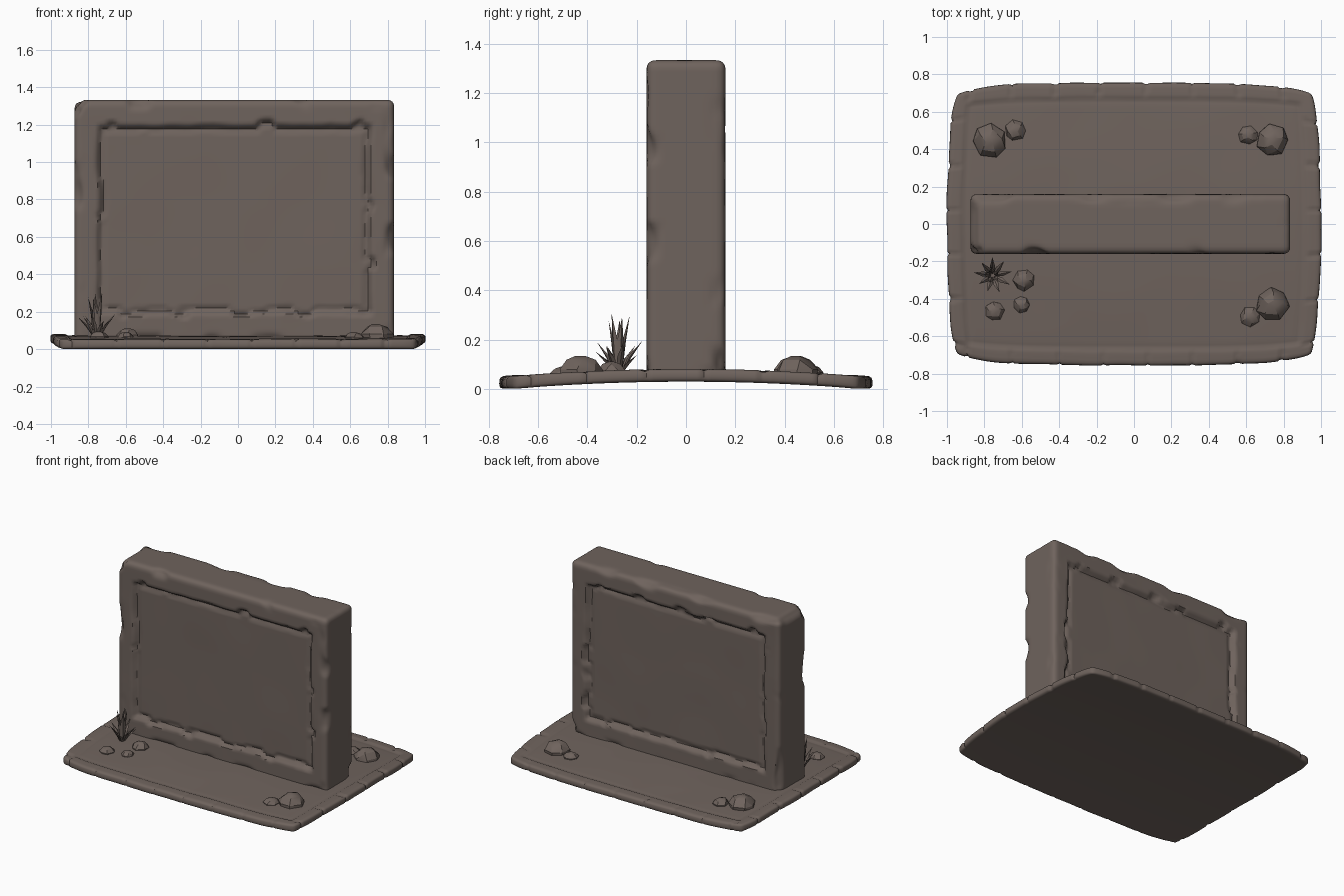
import bpy, bmesh, math, random
from mathutils import Vector, noise

if "Cube" in bpy.data.objects:
    bpy.data.objects.remove(bpy.data.objects["Cube"])

random.seed(4)
stone = bpy.data.materials.new("brown_stone")
stone.diffuse_color = (0.158, 0.125, 0.109, 1)
stone.use_nodes = True
stone.node_tree.nodes["Principled BSDF"].inputs["Base Color"].default_value = stone.diffuse_color


def finish(name, bm, angle=40):
    bmesh.ops.recalc_face_normals(bm, faces=bm.faces)
    me = bpy.data.meshes.new(name)
    bm.to_mesh(me)
    bm.free()
    me.materials.append(stone)
    ob = bpy.data.objects.new(name, me)
    bpy.context.collection.objects.link(ob)
    bpy.ops.object.select_all(action='DESELECT')
    ob.select_set(True)
    bpy.context.view_layer.objects.active = ob
    bpy.ops.object.shade_smooth_by_angle(angle=math.radians(angle))
    return ob


def n(x, y, z, f, seed=0):
    return noise.noise(Vector((x * f + seed * 7.3, y * f + 3.1, z * f + 1.7)))


def step(a, b, t):
    t = max(0, min(1, (t - a) / (b - a)))
    return t * t * (3 - 2 * t)


def rounded_block(h, counts, r, shape):
    """Dense box surface, rounded by r, then shaped by a function."""
    bm = bmesh.new()
    for a in range(3):
        b, c = (a + 1) % 3, (a + 2) % 3
        for s in (-1, 1):
            rows = []
            for i in range(counts[b] + 1):
                row = []
                for j in range(counts[c] + 1):
                    p = Vector((0, 0, 0))
                    p[a] = s * h[a]
                    p[b] = h[b] * (2 * i / counts[b] - 1)
                    p[c] = h[c] * (2 * j / counts[c] - 1)
                    row.append(bm.verts.new(p))
                rows.append(row)
            for i in range(counts[b]):
                for j in range(counts[c]):
                    bm.faces.new((rows[i][j], rows[i + 1][j], rows[i + 1][j + 1], rows[i][j + 1]))
    bmesh.ops.remove_doubles(bm, verts=bm.verts, dist=1e-5)
    for v in bm.verts:
        q = Vector([max(-(k - r), min(k - r, x)) for x, k in zip(v.co, h)])
        d = v.co - q
        if d.length > 1e-6:
            v.co = q + d.normalized() * r
    for v in bm.verts:
        v.co = shape(v.co.copy())
    return bm


# Wall: chipped edges, recessed panel front and back
WH = (0.855, 0.16, 0.65)


def wall_shape(p):
    x, y, z = p
    # chips eat into long edges where two faces meet
    gaps = sorted(k - abs(c) for c, k in zip(p, WH))
    chip = step(0.1, 0.5, n(x, y, z, 5.5, 1)) * step(0.07, 0.0, gaps[1])
    q = p * 1.0
    q.y -= math.copysign(0.02 * chip, y)
    q.x -= math.copysign(0.02 * chip * step(0.1, 0.03, WH[0] - abs(x)), x)
    q.z -= math.copysign(0.012 * chip * step(0.1, 0.03, WH[2] - abs(z)), z)
    if abs(y) > 0.15:
        w = 0.010 * n(x, y * 9, z, 7, 2) + 0.028 * step(0.2, 0.55, n(x, y * 9, z, 9, 3))
        d = min(0.712 - abs(x), 0.487 - abs(z - 0.01)) + w    # >0 inside the panel
        drop = 0.036 * step(-0.025, 0.006, d) - 0.012 * step(0.006, 0.03, d)
        q.y -= math.copysign(drop + 0.003 * n(x, y, z, 3, 5), y)
    return q + Vector((-0.02, 0, 0.683))


finish("wall", rounded_block(WH, (110, 16, 84), 0.035, wall_shape), 50)

# Base slab: bowed outline, arched across its depth, raised kerb with joints
BH = (1.0, 0.755, 0.022)


def base_shape(p):
    x, y, z = p
    u, v = x / BH[0], y / BH[1]
    gx, gy = BH[0] - abs(x), BH[1] - abs(y)
    edge = min(gx, gy)
    kerb = step(0.095, 0.07, edge)
    along = y if gx < gy else x
    joint = abs((along + 0.05 + 0.03 * n(x, y, 0, 1.3)) % 0.25 - 0.125) < 0.011
    cut = kerb if joint and edge < 0.075 else 0
    zz = z + 0.03 * (1 - v * v) + BH[2]
    if z > 0:
        zz += 0.007 * kerb - 0.006 * cut - 0.003 * step(0.12, 0.09, edge) * (1 - kerb)
        zz += 0.002 * n(x, y, 0, 4)
    s = 1 - 0.008 * cut * step(0.04, 0.0, edge)
    nib = 1 + 0.006 * n(x, y, 0, 6, 4) * kerb
    cx = 1 - 0.035 * v ** 2 - 0.02 * (u * v) ** 8
    cy = 1 - 0.055 * u ** 4 - 0.025 * (u * v) ** 8
    return Vector((x * cx * s * nib, y * cy * s * nib, zz))


finish("base_slab", rounded_block(BH, (130, 98, 4), 0.018, base_shape), 50)


def ground(y):
    return 0.07 - 0.03 * (y / 0.755) ** 2


# Rocks: faceted hulls (x, y, radius, height)
rocks = [(-0.77, 0.445, 0.092, 0.078), (-0.635, 0.50, 0.058, 0.045),
         (0.74, 0.445, 0.088, 0.078), (0.61, 0.475, 0.052, 0.04),
         (0.74, -0.43, 0.09, 0.078), (0.62, -0.495, 0.055, 0.038),
         (-0.59, -0.30, 0.058, 0.05), (-0.745, -0.465, 0.052, 0.04), (-0.60, -0.43, 0.046, 0.035)]
for i, (x, y, r, h) in enumerate(rocks):
    bm = bmesh.new()
    a0 = random.random() * 6
    for count, rad, hh in ((7, 0.98, -0.25), (7, 1.0, 0.3), (5, 0.68, 0.8), (3, 0.25, 1.0)):
        for k in range(count):
            a = a0 + math.tau * (k + random.uniform(-0.12, 0.12)) / count
            rr = r * rad * random.uniform(0.92, 1.05)
            bm.verts.new((x + rr * math.cos(a), y + rr * math.sin(a), ground(y) - 0.004 + h * hh))
    bmesh.ops.convex_hull(bm, input=bm.verts)
    finish(f"rock_{i + 1}", bm, 22)

# Plant: pointed leaves fanning from one root
bm = bmesh.new()
root = Vector((-0.755, -0.275, 0.06))


def leaf(a, out, up, w):
    d = Vector((math.cos(a), math.sin(a), 0))
    side = Vector((-d.y, d.x, 0))
    tip = root + d * out + Vector((0, 0, up))
    mid = root + d * out * 0.5 + Vector((0, 0, up * 0.55))
    nrm = side.cross((tip - root).normalized())
    ring = [bm.verts.new(mid + o) for o in (side * w, nrm * w * 0.5, -side * w, -nrm * w * 0.5)]
    low = [bm.verts.new(root + d * 0.012 + o * 0.5) for o in (side * w, nrm * w * 0.5, -side * w, -nrm * w * 0.5)]
    end = bm.verts.new(tip)
    for k in range(4):
        m = (k + 1) % 4
        bm.faces.new((ring[k], ring[m], end))
        bm.faces.new((low[k], low[m], ring[m], ring[k]))
    bm.faces.new(low)


for k in range(9):
    leaf(math.tau * k / 9 + 0.2, random.uniform(0.085, 0.105), random.uniform(0.07, 0.14), 0.014)
for k in range(5):
    leaf(math.tau * k / 5 + 0.5, random.uniform(0.025, 0.05), random.uniform(0.17, 0.245), 0.016)
finish("grass_tuft", bm, 25)
